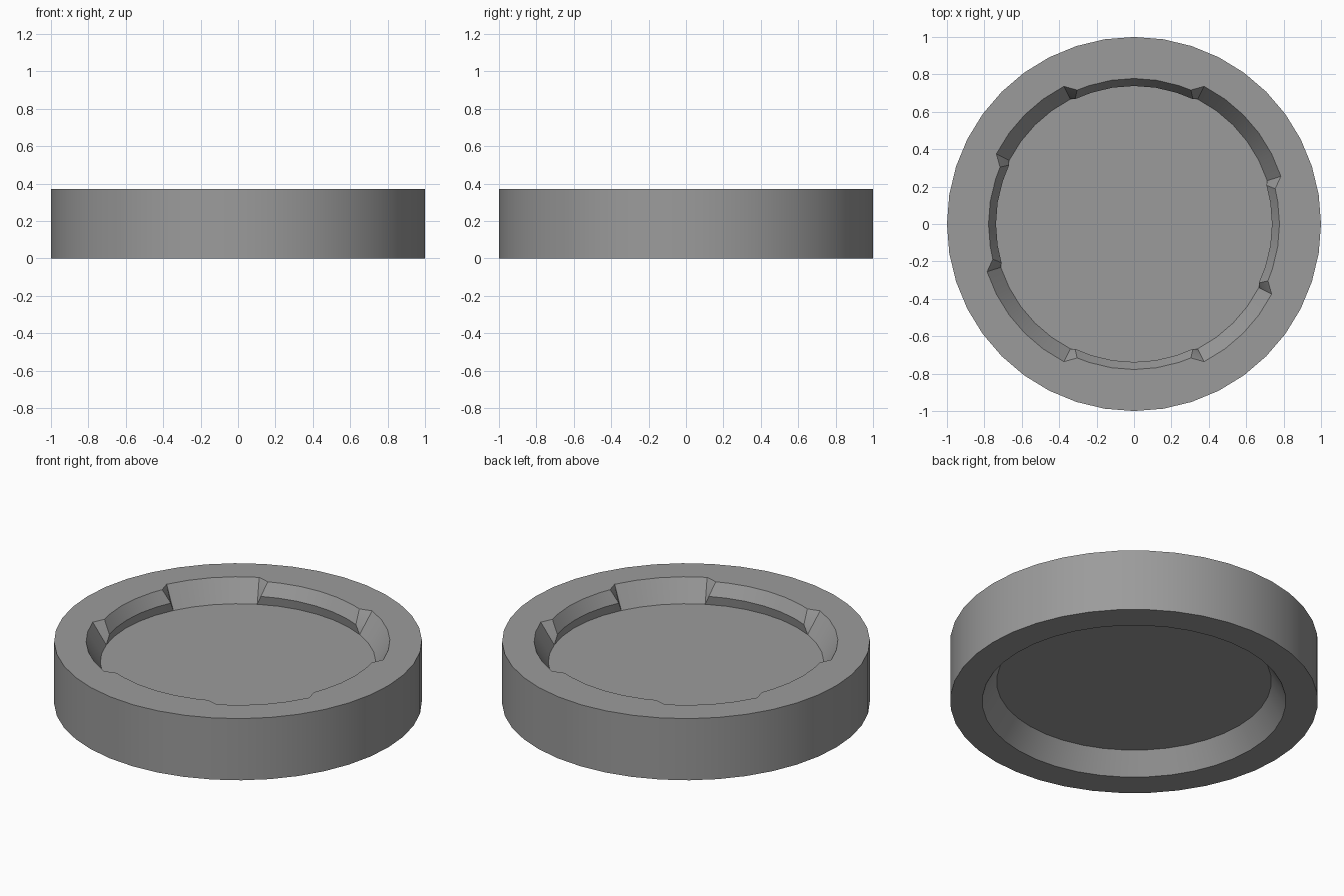
import bpy, bmesh
from math import radians, cos, sin

if "Cube" in bpy.data.objects:
    bpy.data.objects.remove(bpy.data.objects["Cube"])

STEP = 9                      # 40-sided disc
HEIGHT, TOP_FLOOR, TIP_Z, BOTTOM_FLOOR = 0.37, 0.244, 0.298, 0.124
LIPS = [(63, 117), (153, 198), (243, 297), (333, 378)]   # snap lips, in degrees


def column(a, wall):
    """Cross-section at angle a; wall holds (radius, angle offset) for rim, middle, floor."""
    zs = (HEIGHT, TIP_Z, TOP_FLOOR)
    pts = [(0.747, a, BOTTOM_FLOOR), (0.826, a, 0), (1, a, 0), (1, a, HEIGHT)]
    pts += [(r, a + off, z) for (r, off), z in zip(wall, zs)]
    return [(r * cos(radians(d)), r * sin(radians(d)), z) for r, d, z in pts]


def plain_wall():
    return [(0.826, 0), (0.782, 0), (0.749, 0)]


def lip_wall(top_off=0, tip_off=0):
    return [(0.778, top_off), (0.738, tip_off), (0.749, 0)]


# Cross-sections round the disc, starting at the first lip
columns = []
for a in range(63, 423, STEP):
    inside = any(s < b < e for s, e in LIPS for b in (a, a - 360, a + 360))
    starts = any((a - s) % 360 == 0 for s, e in LIPS)
    ends = any((a - e) % 360 == 0 for s, e in LIPS)
    if inside:
        columns.append(column(a, lip_wall()))
    elif starts:              # slanted end face of a lip
        columns += [column(a, plain_wall()), column(a, lip_wall(4, 1.7))]
    elif ends:
        columns += [column(a, lip_wall(-4, -1.7)), column(a, plain_wall())]
    else:
        columns.append(column(a, plain_wall()))

# Skin the cross-sections, then close both recess floors
bm = bmesh.new()
rows = [[bm.verts.new(p) for p in c] for c in columns]
for i, row in enumerate(rows):
    nxt = rows[(i + 1) % len(rows)]
    for k in range(len(row) - 1):
        bm.faces.new((row[k], nxt[k], nxt[k + 1], row[k + 1]))
bm.faces.new([r[0] for r in rows])
bm.faces.new([r[-1] for r in rows])
bmesh.ops.remove_doubles(bm, verts=bm.verts[:], dist=0.0005)
bmesh.ops.recalc_face_normals(bm, faces=bm.faces[:])

mesh = bpy.data.meshes.new("round_base")
bm.to_mesh(mesh)
bm.free()
base = bpy.data.objects.new("round_base", mesh)
bpy.context.collection.objects.link(base)
bpy.context.view_layer.objects.active = base
base.select_set(True)
bpy.ops.object.shade_smooth_by_angle(angle=radians(30))

# Dark grey plastic
grey = bpy.data.materials.new("dark_grey")
grey.diffuse_color = (0.33, 0.33, 0.33, 1)
grey.use_nodes = True
grey.node_tree.nodes["Principled BSDF"].inputs["Base Color"].default_value = grey.diffuse_color
mesh.materials.append(grey)
